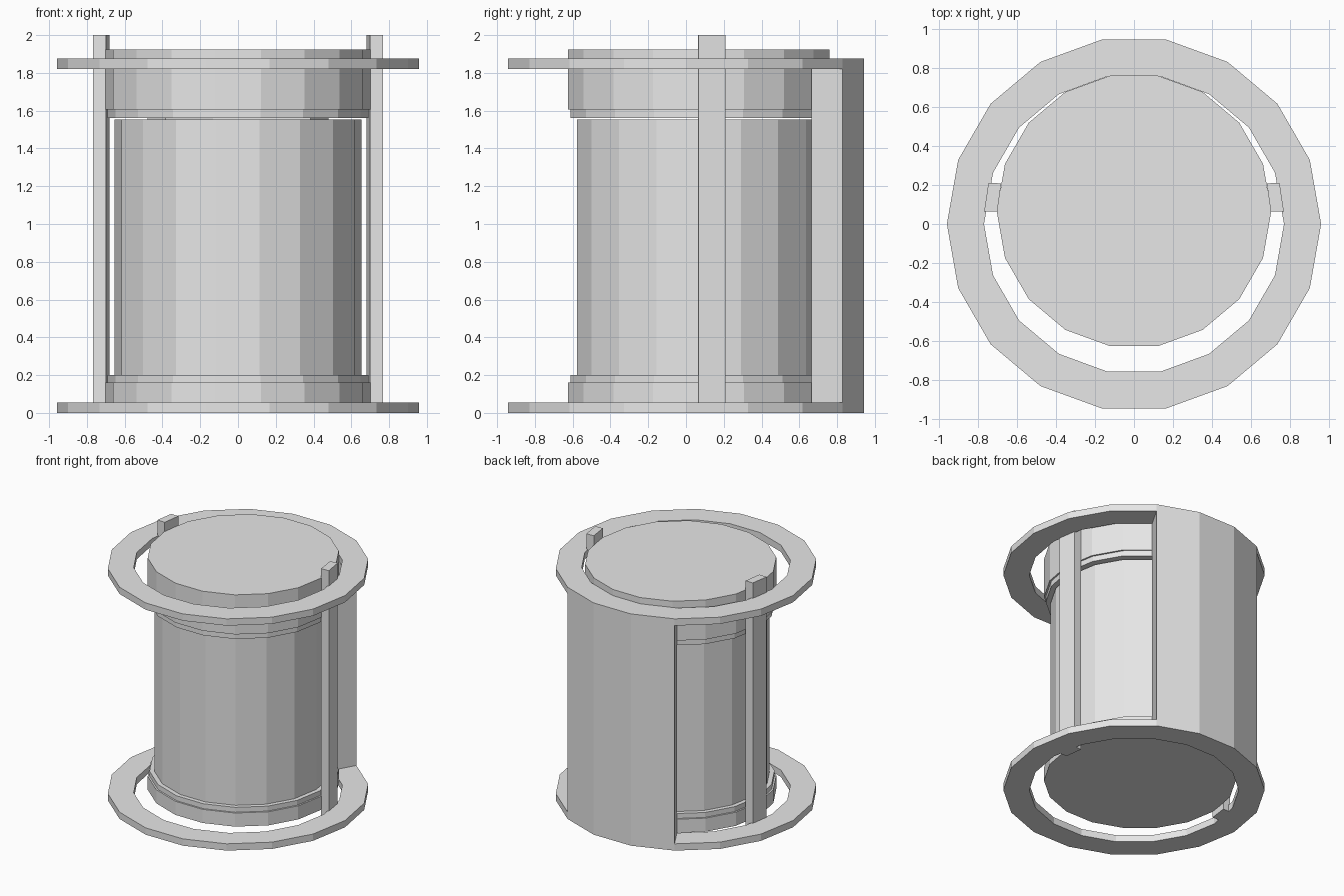
import bpy, bmesh, math

if "Cube" in bpy.data.objects:
    bpy.data.objects.remove(bpy.data.objects["Cube"])

SIDES = 18
STEP = 2 * math.pi / SIDES
CENTRE_Y = 0.067          # the drum sits slightly behind the frame centre

grey = bpy.data.materials.new("light grey")
grey.diffuse_color = (0.8, 0.8, 0.8, 1)
grey.use_nodes = True
grey.node_tree.nodes["Principled BSDF"].inputs["Base Color"].default_value = grey.diffuse_color


def finish(name, bm):
    bmesh.ops.recalc_face_normals(bm, faces=bm.faces)
    mesh = bpy.data.meshes.new(name)
    bm.to_mesh(mesh)
    bm.free()
    mesh.materials.append(grey)
    obj = bpy.data.objects.new(name, mesh)
    bpy.context.collection.objects.link(obj)
    return obj


def band(name, inner, outer, z0, z1, first=0, count=SIDES):
    """Rectangular section swept round the z axis, full circle or part."""
    bm = bmesh.new()
    closed = count == SIDES
    rows = []
    for i in range(first, first + count + (0 if closed else 1)):
        c, s = math.cos(i * STEP), math.sin(i * STEP)
        rows.append([bm.verts.new((r * c, r * s, z)) for r, z in
                     ((inner, z0), (outer, z0), (outer, z1), (inner, z1))])
    for i in range(count):
        a, b = rows[i], rows[(i + 1) % len(rows)]
        for k in range(4):
            bm.faces.new((a[k], a[(k + 1) % 4], b[(k + 1) % 4], b[k]))
    if not closed:
        bm.faces.new(rows[0])
        bm.faces.new(rows[-1])
    return finish(name, bm)


def lathe(name, profile):
    """Solid of revolution with flat ends from (radius, z) pairs."""
    bm = bmesh.new()
    rows = [[bm.verts.new((r * math.cos(i * STEP), CENTRE_Y + r * math.sin(i * STEP), z))
             for i in range(SIDES)] for r, z in profile]
    for a, b in zip(rows, rows[1:]):
        for i in range(SIDES):
            j = (i + 1) % SIDES
            bm.faces.new((a[i], a[j], b[j], b[i]))
    bm.faces.new(rows[0])
    bm.faces.new(rows[-1])
    return finish(name, bm)


def prism(name, outline, z0, z1):
    bm = bmesh.new()
    low = [bm.verts.new((x, y, z0)) for x, y in outline]
    high = [bm.verts.new((x, y, z1)) for x, y in outline]
    n = len(outline)
    for i in range(n):
        j = (i + 1) % n
        bm.faces.new((low[i], low[j], high[j], high[i]))
    bm.faces.new(low)
    bm.faces.new(high)
    return finish(name, bm)


# Frame: two flat rings joined by a curved wall at the back
band("bottom_ring", 0.768, 0.958, 0.0, 0.055)
band("top_ring", 0.768, 0.958, 1.82, 1.875)
band("back_wall", 0.768, 0.958, 0.05, 1.825, first=3, count=3)

# Drum with stepped base, and a stepped lid separated by a thin gap
lathe("drum", [(0.703, 0.05), (0.703, 0.16), (0.69, 0.16), (0.69, 0.2),
               (0.655, 0.2), (0.655, 1.552)])
lathe("lid", [(0.69, 1.562), (0.69, 1.605), (0.703, 1.605), (0.703, 1.925)])

# Upright guide strips on both sides
for side, label in ((1, "right"), (-1, "left")):
    outline = [(0.70, 0.063), (0.767, 0.065), (0.745, 0.21), (0.68, 0.208)]
    prism(label + "_guide_strip", [(side * x, y) for x, y in outline], 0.0, 2.0)
